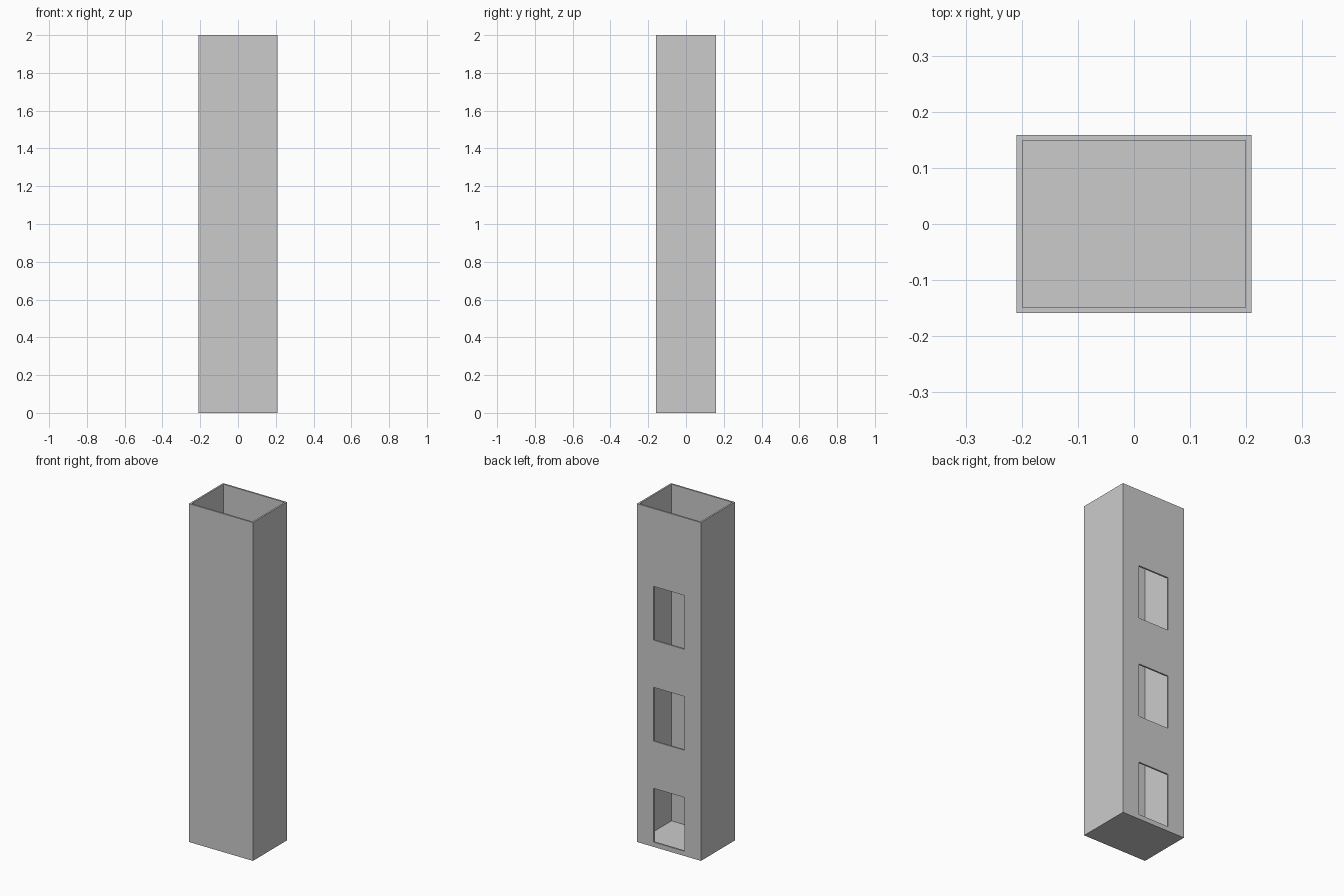
import bpy

if "Cube" in bpy.data.objects:
    bpy.data.objects.remove(bpy.data.objects["Cube"])

W, D, H = 0.418, 0.318, 2.0   # outer size
T = 0.01                      # wall thickness


def box(name, size, centre):
    bpy.ops.mesh.primitive_cube_add(size=1, location=centre)
    ob = bpy.context.object
    ob.name = name
    ob.scale = size
    bpy.ops.object.transform_apply(location=True, rotation=False, scale=True)
    return ob


def cut(target, cutter):
    mod = target.modifiers.new(cutter.name, 'BOOLEAN')
    mod.operation = 'DIFFERENCE'
    mod.solver = 'EXACT'
    mod.object = cutter
    bpy.context.view_layer.objects.active = target
    bpy.ops.object.modifier_apply(modifier=mod.name)
    bpy.data.objects.remove(cutter)


# Tall shaft, closed at the bottom
shaft = box("shaft", (W, D, H), (0, 0, H / 2))

# Hollow interior, open at the top
cut(shaft, box("hollow", (W - 2 * T, D - 2 * T, H), (0, 0, H / 2 + T)))

# Three equal openings in the back wall
for i in range(3):
    z = 0.187 + 0.597 * i
    cut(shaft, box("opening", (0.2, 0.1, 0.318), (0, D / 2, z)))
